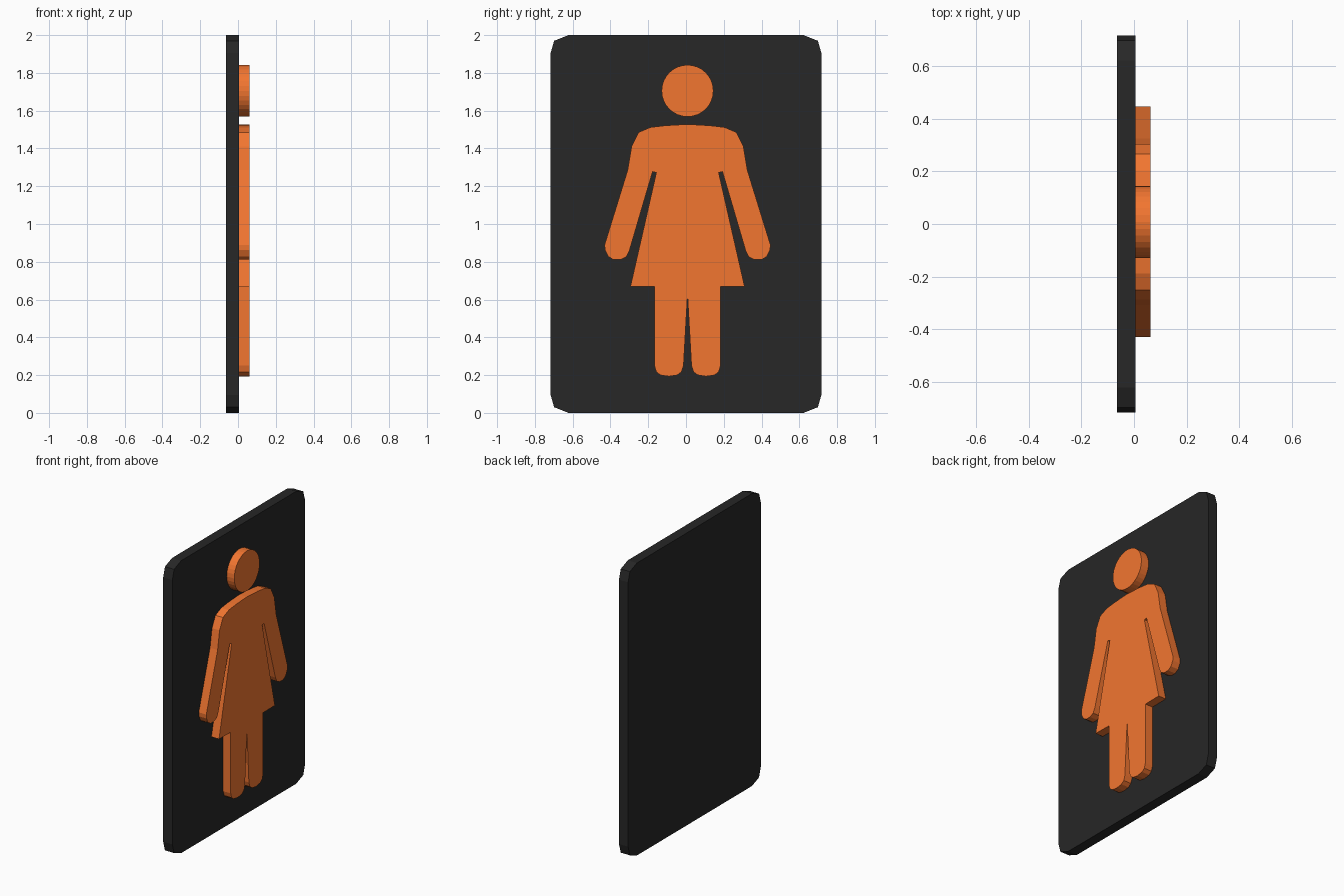
import bpy, bmesh, math

if "Cube" in bpy.data.objects:
    bpy.data.objects.remove(bpy.data.objects["Cube"])

FIG_Y = 0.008  # figure's centre line


def material(name, rgb):
    m = bpy.data.materials.new(name)
    m.diffuse_color = (*rgb, 1)
    m.use_nodes = True
    m.node_tree.nodes["Principled BSDF"].inputs["Base Color"].default_value = m.diffuse_color
    return m


def slab(name, outline, x0, x1, mat):
    """Extrude a closed (y, z) outline from x0 to x1."""
    bm = bmesh.new()
    face = bm.faces.new([bm.verts.new((x0, y, z)) for y, z in outline])
    ext = bmesh.ops.extrude_face_region(bm, geom=[face], use_keep_orig=True)
    for v in ext["geom"]:
        if isinstance(v, bmesh.types.BMVert):
            v.co.x = x1
    bmesh.ops.recalc_face_normals(bm, faces=bm.faces)
    me = bpy.data.meshes.new(name)
    bm.to_mesh(me)
    bm.free()
    me.materials.append(mat)
    ob = bpy.data.objects.new(name, me)
    bpy.context.collection.objects.link(ob)
    return ob


dark = material("dark_plate", (0.02, 0.02, 0.02))
orange = material("orange_figure", (0.89, 0.18, 0.03))

# Backing plate with faceted corners
corner = [(0.717, 0.904), (0.698, 0.97), (0.622, 1.0)]
plate = []
for sy, sz in ((1, 1), (-1, 1), (-1, -1), (1, -1)):
    pts = corner if sy * sz > 0 else corner[::-1]
    plate += [(sy * y, 1 + sz * z) for y, z in pts]
slab("back_plate", plate, -0.064, 0.005, dark)

# Head disc
head = [(FIG_Y + 0.137 * math.cos(i * math.tau / 32),
         1.705 + 0.137 * math.sin(i * math.tau / 32)) for i in range(32)]
slab("head", head, 0.005, 0.062, orange)

# Body: half outline from neck to crotch, mirrored
half = [
    (0, 1.528), (0.12, 1.521), (0.196, 1.512), (0.259, 1.485), (0.296, 1.411),  # shoulder
    (0.317, 1.285), (0.439, 0.89), (0.437, 0.862), (0.42, 0.828), (0.392, 0.811),  # arm, hand
    (0.355, 0.811), (0.325, 0.825), (0.308, 0.858),
    (0.185, 1.277), (0.165, 1.272),  # slit under the arm
    (0.302, 0.67), (0.175, 0.668),  # skirt hem
    (0.175, 0.25), (0.165, 0.217), (0.143, 0.2), (0.098, 0.193),  # leg, foot
    (0.055, 0.2), (0.032, 0.217), (0.021, 0.25), (0, 0.626),
]
body = half + [(-y, z) for y, z in half[-2:0:-1]]
slab("body", [(FIG_Y + y, z) for y, z in body], 0.005, 0.062, orange)
